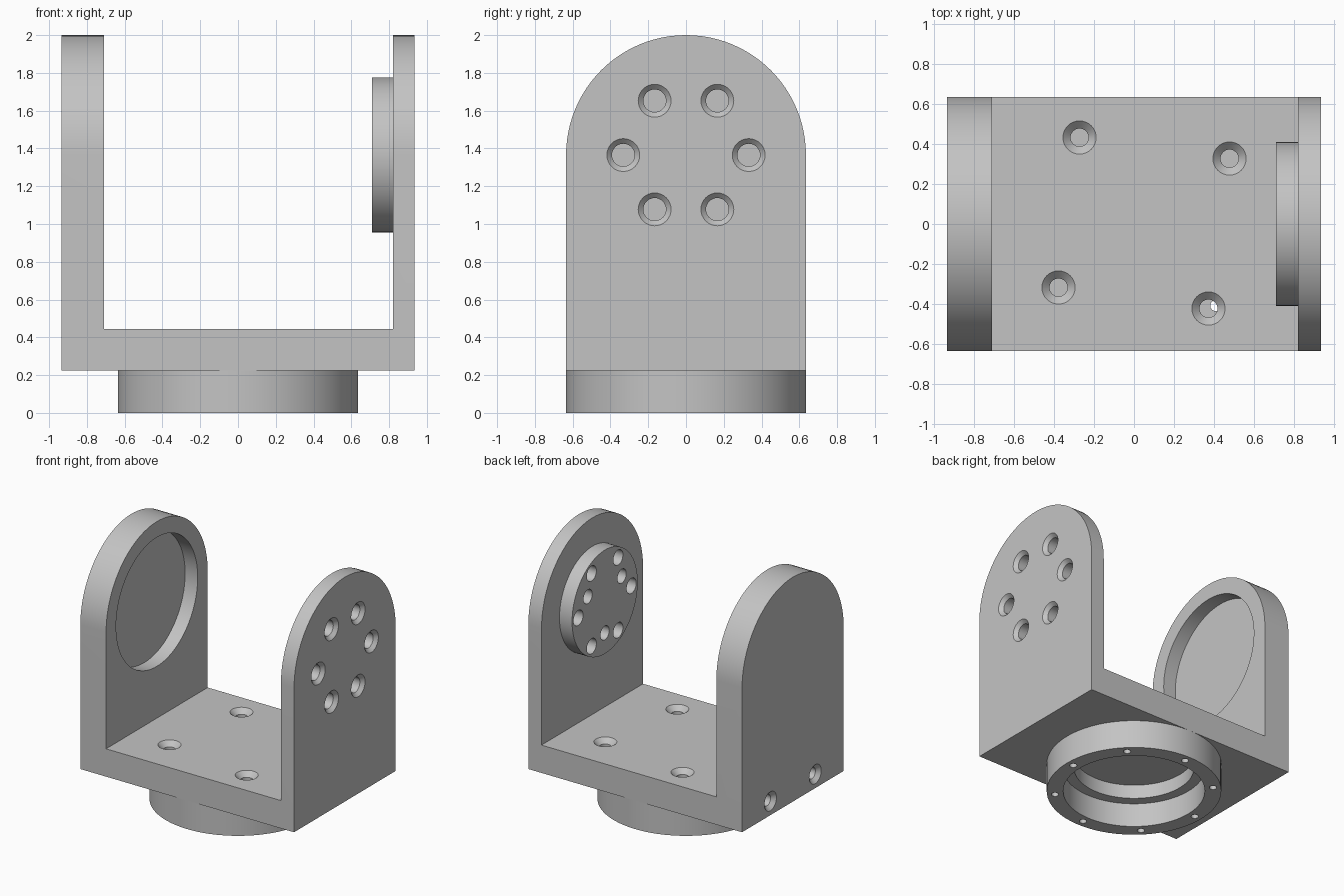
import bpy, bmesh, math
from mathutils import Matrix, Vector

if "Cube" in bpy.data.objects:
    bpy.data.objects.remove(bpy.data.objects["Cube"], do_unlink=True)

GREY = 0.55
HALF_X, HALF_Y = 0.935, 0.635
PIVOT_Z = 1.365
PLATE_BOTTOM, PLATE_TOP = 0.225, 0.445
POS_X, NEG_X, UP = Vector((1, 0, 0)), Vector((-1, 0, 0)), Vector((0, 0, 1))

grey = bpy.data.materials.new("plain_grey")
grey.use_nodes = True
grey.diffuse_color = (GREY, GREY, GREY, 1)
grey.node_tree.nodes["Principled BSDF"].inputs["Base Color"].default_value = (GREY, GREY, GREY, 1)


def make_object(name, bm):
    bmesh.ops.recalc_face_normals(bm, faces=bm.faces)
    mesh = bpy.data.meshes.new(name)
    bm.to_mesh(mesh)
    bm.free()
    obj = bpy.data.objects.new(name, mesh)
    bpy.context.scene.collection.objects.link(obj)
    mesh.materials.append(grey)
    return obj


def extrude_profile(name, points, direction):
    bm = bmesh.new()
    face = bm.faces.new([bm.verts.new(p) for p in points])
    new = bmesh.ops.extrude_face_region(bm, geom=[face])["geom"]
    bmesh.ops.translate(bm, vec=direction, verts=[v for v in new if isinstance(v, bmesh.types.BMVert)])
    return make_object(name, bm)


def turned(name, profile, origin, axis, sides=32):
    """Closed stack of (radius, height) rings turned about an axis."""
    bm = bmesh.new()
    rings = []
    for radius, height in profile:
        rings.append([bm.verts.new((radius * math.cos(a), radius * math.sin(a), height))
                      for a in (math.tau * i / sides for i in range(sides))])
    bm.faces.new(rings[0])
    bm.faces.new(rings[-1])
    for low, high in zip(rings, rings[1:]):
        for i in range(sides):
            j = (i + 1) % sides
            bm.faces.new((low[i], low[j], high[j], high[i]))
    turn = axis.to_track_quat("Z", "Y").to_matrix().to_4x4()
    bm.transform(Matrix.Translation(origin) @ turn)
    return make_object(name, bm)


def countersunk(origin, inward, wide, narrow, depth):
    sink = wide - narrow
    profile = [(wide, -0.02), (wide, 0), (narrow, sink), (narrow, depth)]
    return turned("hole_cutter", profile, origin, inward)


def around(count, radius, start=0.0):
    for i in range(count):
        a = start + math.tau * i / count
        yield radius * math.cos(a), radius * math.sin(a)


def carve(obj, cutters, operation="DIFFERENCE"):
    """Apply booleans, then remove the cutters."""
    for cutter in cutters:
        mod = obj.modifiers.new("cut", "BOOLEAN")
        mod.operation, mod.solver, mod.object = operation, "EXACT", cutter
        cutter.hide_render = True
    bpy.context.view_layer.update()
    evaluated = obj.evaluated_get(bpy.context.evaluated_depsgraph_get())
    mesh = bpy.data.meshes.new_from_object(evaluated)
    obj.modifiers.clear()
    obj.data = mesh
    for cutter in cutters:
        bpy.data.objects.remove(cutter, do_unlink=True)


# U-shaped bracket, rounded at the top by an arch outline
LEFT_IN, RIGHT_IN = 0.82, -0.71
u_outline = [(-HALF_X, PLATE_BOTTOM), (HALF_X, PLATE_BOTTOM), (HALF_X, 2.1), (LEFT_IN, 2.1),
             (LEFT_IN, PLATE_TOP), (RIGHT_IN, PLATE_TOP), (RIGHT_IN, 2.1), (-HALF_X, 2.1)]
bracket = extrude_profile("bracket", [(x, -HALF_Y, z) for x, z in u_outline], (0, 2 * HALF_Y, 0))
arch = [(-1.2, -HALF_Y, 0), (-1.2, HALF_Y, 0)]
arch += [(-1.2, HALF_Y * math.cos(math.pi * i / 48), PIVOT_Z + HALF_Y * math.sin(math.pi * i / 48))
         for i in range(49)]
carve(bracket, [extrude_profile("arch_cutter", arch, (2.4, 0, 0))], "INTERSECT")

# Mounting disc on the left wall and round ring under the plate
disc = turned("mounting_disc", [(0.41, 0), (0.41, LEFT_IN - 0.71)], (0.71, 0, PIVOT_Z), POS_X, 96)
ring = turned("base_ring", [(HALF_Y, 0), (HALF_Y, PLATE_BOTTOM)], (0, 0, 0), UP, 96)


# Stepped bore, shared by the ring and the plate
def bore():
    return turned("bore_cutter", [(0.515, -0.05), (0.515, 0.19), (0.435, 0.19), (0.435, 0.3)],
                  (0, 0, 0), UP, 96)


# Bracket holes: bearing pocket, six wall screws, four plate screws, two side screws
cuts = [bore(), turned("pocket_cutter", [(0.51, 0), (0.51, 0.2)], (-0.82, 0, PIVOT_Z), POS_X, 96)]
for y, z in around(6, 0.332):
    cuts.append(countersunk((HALF_X, y, PIVOT_Z + z), NEG_X, 0.087, 0.06, 0.16))
for x, y in around(4, 0.535, math.radians(37)):
    cuts.append(countersunk((x + 0.05, y + 0.005, PLATE_TOP), -UP, 0.083, 0.045, 0.25))
for side in (-1, 1):
    cuts.append(countersunk((-HALF_X, side * 0.28, 0.335), POS_X, 0.075, 0.045, 0.25))
carve(bracket, cuts)

# Disc holes: six through holes and three more on an inner circle
cuts = [turned("hole_cutter", [(0.06, -0.05), (0.06, 0.2)], (0.71, y, PIVOT_Z + z), POS_X)
        for y, z in around(6, 0.332)]
cuts += [turned("hole_cutter", [(0.055, -0.05), (0.055, 0.2)], (0.71, y, PIVOT_Z + z), POS_X)
         for y, z in around(3, 0.245, -math.pi / 2)]
carve(disc, cuts)

# Ring holes: central bore and eight small screw holes
cuts = [bore()]
cuts += [turned("hole_cutter", [(0.027, -0.05), (0.027, 0.3)], (x, y, 0), UP, 24)
         for x, y in around(8, 0.577)]
carve(ring, cuts)

# Smooth the round walls and keep crisp edges
bpy.ops.object.select_all(action="DESELECT")
for obj in (bracket, disc, ring):
    obj.select_set(True)
bpy.context.view_layer.objects.active = bracket
bpy.ops.object.shade_smooth_by_angle(angle=math.radians(30))
